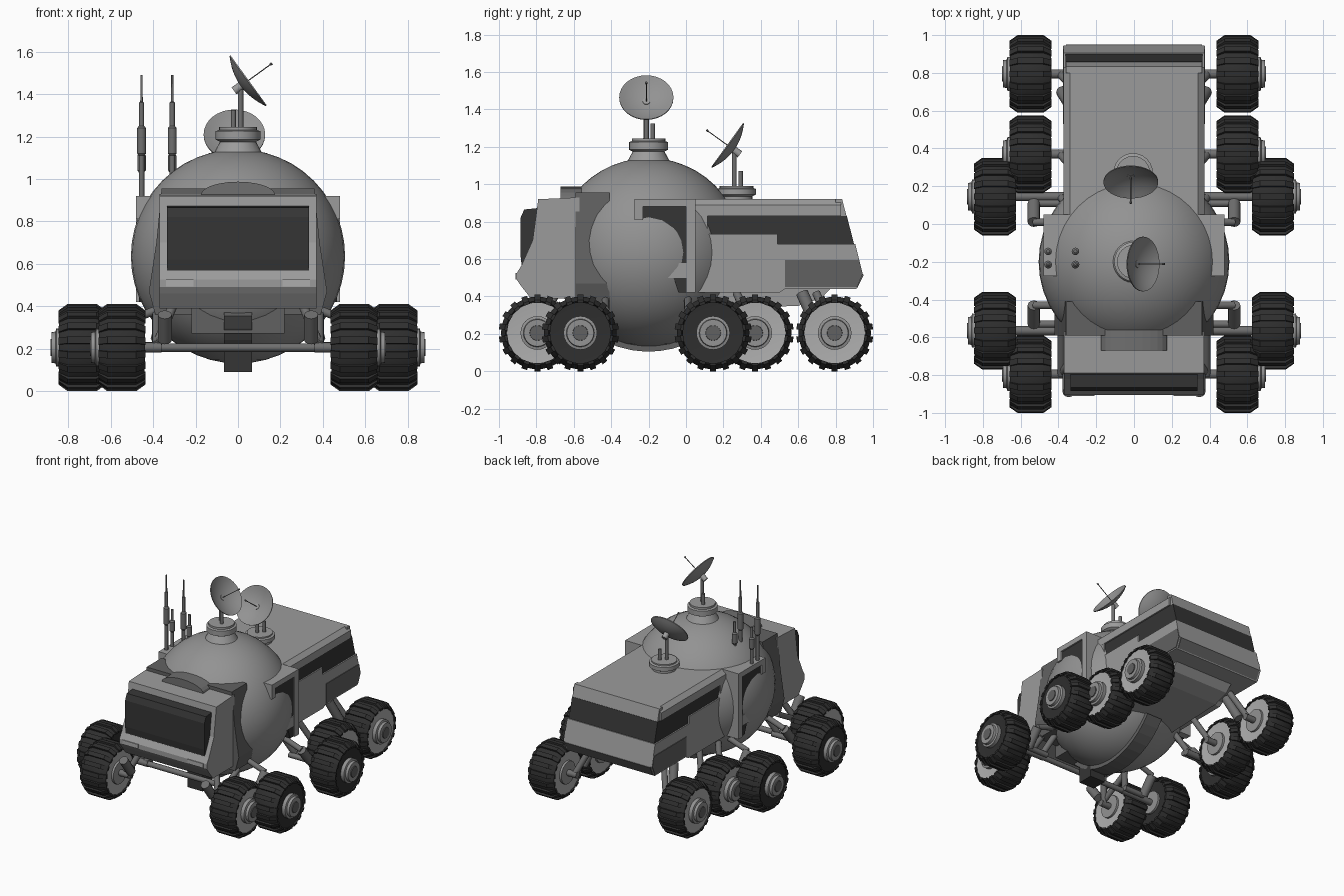
import bpy, bmesh, math
from mathutils import Vector, Matrix

if "Cube" in bpy.data.objects:
    bpy.data.objects.remove(bpy.data.objects["Cube"])


def material(name, v):
    m = bpy.data.materials.new(name)
    m.diffuse_color = (v, v, v, 1)
    m.use_nodes = True
    m.node_tree.nodes["Principled BSDF"].inputs["Base Color"].default_value = m.diffuse_color
    return m


LIGHT = material("hull grey", 0.33)
SHELL = material("sphere grey", 0.29)
MID = material("panel dark grey", 0.12)
GLASS = material("window black", 0.035)
TYRE = material("tyre black", 0.028)
RIM = material("rim light grey", 0.42)
METAL = material("strut grey", 0.16)


def finish(name, bm, mats, smooth=False):
    bmesh.ops.recalc_face_normals(bm, faces=bm.faces[:])
    me = bpy.data.meshes.new(name)
    bm.to_mesh(me)
    bm.free()
    for m in mats:
        me.materials.append(m)
    ob = bpy.data.objects.new(name, me)
    bpy.context.collection.objects.link(ob)
    if smooth:
        bpy.ops.object.select_all(action='DESELECT')
        ob.select_set(True)
        bpy.context.view_layer.objects.active = ob
        bpy.ops.object.shade_smooth_by_angle(angle=math.radians(35))
    return ob


def add_loft(bm, a, b, mi=0):
    """Solid between two matching outlines."""
    va, vb = [bm.verts.new(p) for p in a], [bm.verts.new(p) for p in b]
    n = len(a)
    fs = [bm.faces.new(va), bm.faces.new(vb[::-1])]
    fs += [bm.faces.new((va[i], vb[i], vb[(i + 1) % n], va[(i + 1) % n])) for i in range(n)]
    for f in fs:
        f.material_index = mi


def side_prism(name, pts, x0, x1, mat):
    """Outline in (y, z), extruded along x."""
    bm = bmesh.new()
    add_loft(bm, [(x0, y, z) for y, z in pts], [(x1, y, z) for y, z in pts])
    return finish(name, bm, [mat])


def front_prism(name, pts, y0, y1, mat):
    """Outline in (x, z), extruded along y."""
    bm = bmesh.new()
    add_loft(bm, [(x, y0, z) for x, z in pts], [(x, y1, z) for x, z in pts])
    return finish(name, bm, [mat])


def box(name, x0, x1, y0, y1, z0, z1, mat):
    return side_prism(name, [(y0, z0), (y1, z0), (y1, z1), (y0, z1)], x0, x1, mat)


def add_lathe(bm, prof, segs, mat4=Matrix(), mi=0):
    """Profile of (radius, height), spun round local z."""
    rings = []
    for r, h in prof:
        n = 1 if r == 0 else segs
        rings.append([bm.verts.new(mat4 @ Vector((r * math.cos(2 * math.pi * i / segs),
                      r * math.sin(2 * math.pi * i / segs), h))) for i in range(n)])
    for a, b in zip(rings, rings[1:]):
        for i in range(segs):
            j = (i + 1) % segs
            vs = list(dict.fromkeys([a[i % len(a)], a[j % len(a)], b[j % len(b)], b[i % len(b)]]))
            if len(vs) > 2:
                bm.faces.new(vs).material_index = mi


def lathe(name, prof, mat, loc=(0, 0, 0), direction=(0, 0, 1), segs=24):
    bm = bmesh.new()
    q = Vector(direction).to_track_quat('Z', 'Y').to_matrix().to_4x4()
    add_lathe(bm, prof, segs, Matrix.Translation(loc) @ q)
    return finish(name, bm, [mat], True)


def rod(name, p, q, r, mat, segs=12):
    d = Vector(q) - Vector(p)
    return lathe(name, [(0, 0), (r, 0), (r, d.length), (0, d.length)], mat, p, d, segs)


# Central sphere and its lower skid band
C = Vector((0, -0.2, 0.635))
R = 0.505
lathe("sphere_tank", [(R * math.sin(math.pi * i / 24), -R * math.cos(math.pi * i / 24)) for i in range(25)],
      SHELL, C, segs=40)
arc = [math.radians(a) for a in range(212, 329, 8)]
band = [(C.y + r * math.cos(a), C.z + r * math.sin(a)) for r, s in ((0.53, 1), (0.47, -1)) for a in arc[::s]]
side_prism("belly_band", band, -0.065, 0.065, MID)
box("front_skid_block", -0.065, 0.065, -0.52, -0.4, 0.09, 0.27, GLASS)

# Cab
side_prism("cab", [(-0.57, 0.93), (-0.79, 0.92), (-0.82, 0.7), (-0.88, 0.565), (-0.905, 0.525), (-0.905, 0.49),
                   (-0.885, 0.46), (-0.83, 0.39), (-0.57, 0.39)], -0.37, 0.37, LIGHT)
side_prism("windscreen", [(-0.77, 0.875), (-0.865, 0.865), (-0.885, 0.82), (-0.885, 0.62), (-0.878, 0.56),
                          (-0.77, 0.6)], -0.335, 0.335, GLASS)
for s in (1, -1):
    box("headlight", s * 0.21, s * 0.34, -0.911, -0.9, 0.492, 0.525, RIM)
arch = [(0.175 * math.cos(math.pi * i / 12), 0.925 + 0.062 * math.sin(math.pi * i / 12)) for i in range(13)]
front_prism("roof_arch", arch, -0.67, -0.56, METAL)

# Connector collar between cab and sphere
front_prism("front_collar", [(-0.36, 0.955), (0.36, 0.955), (0.385, 0.7), (0.42, 0.47), (0.39, 0.36), (-0.39, 0.36),
                             (-0.42, 0.47), (-0.385, 0.7)], -0.59, -0.41, MID)
box("collar_keel", -0.22, 0.22, -0.6, -0.3, 0.27, 0.4, MID)

# Rear cabin
front_prism("rear_roof", [(-0.34, 0.92), (0.34, 0.92), (0.373, 0.89), (0.373, 0.83), (-0.373, 0.83),
                          (-0.373, 0.89)], 0.03, 0.83, LIGHT)
side_prism("rear_roof_edge", [(0.8, 0.92), (0.835, 0.92), (0.858, 0.83), (0.8, 0.83)], -0.36, 0.36, LIGHT)
side_prism("rear_window_band", [(0.08, 0.83), (0.86, 0.83), (0.9, 0.675), (0.08, 0.675)], -0.362, 0.362, GLASS)
side_prism("rear_hull", [(0, 0.83), (0.115, 0.83), (0.115, 0.735), (0.49, 0.735), (0.49, 0.68), (0.905, 0.68),
                         (0.945, 0.52), (0.91, 0.44), (0.53, 0.44), (0.5, 0.42), (0, 0.42)], -0.372, 0.372, LIGHT)
for s in (1, -1):
    side_prism("side_lower_panel", [(0.53, 0.595), (0.926, 0.595), (0.943, 0.52), (0.912, 0.45), (0.53, 0.45)],
               s * 0.37, s * 0.377, MID)
side_prism("rear_lower_panel", [(0.945, 0.52), (0.95, 0.515), (0.916, 0.445), (0.91, 0.45)], -0.36, 0.36, MID)
side_prism("underbody", [(0.0, 0.43), (0.78, 0.45), (0.72, 0.39), (0.6, 0.35), (0.05, 0.33)], -0.25, 0.25, LIGHT)

# Side doors: frame, dark pane and handle plate
for s in (1, -1):
    side_prism("door_frame", [(-0.275, 0.92), (0.05, 0.92), (0.05, 0.42), (0.0, 0.42), (0.0, 0.88), (-0.23, 0.88),
                              (-0.23, 0.81), (-0.275, 0.81)], s * 0.3, s * 0.48, LIGHT)
    side_prism("door_pane", [(-0.23, 0.88), (0.0, 0.88), (0.0, 0.42), (-0.04, 0.42), (-0.1, 0.6), (-0.23, 0.7)],
               s * 0.3, s * 0.468, GLASS)
    box("door_latch", s * 0.4, s * 0.474, -0.1, 0, 0.5, 0.58, LIGHT)


# Dish aerials
def dish(base, height, ang, prof):
    b = Vector(base)
    rot = Matrix.Rotation(ang, 3, 'Z')
    at = lambda x, y, z: b + rot @ Vector((x, y, z))
    n = rot @ Vector((0.81, 0, 0.586))
    lathe("dish_base", prof, LIGHT, b)
    c = at(0.05, -0.012, height + 0.22)
    v = c - n * 0.04
    rod("dish_mast", at(0.012, -0.012, height - 0.02), at(0.012, -0.012, height + 0.19), 0.013, METAL)
    rod("dish_short_post", at(-0.022, 0.022, height - 0.02), at(-0.022, 0.022, height + 0.08), 0.012, METAL)
    rod("dish_mount", c - n * 0.085, v + n * 0.005, 0.02, LIGHT)
    inner = [(0.145 * i / 6, 0.04 * (i / 6) ** 2) for i in range(7)]
    outer = [(r, h - 0.006) for r, h in inner]
    lathe("dish_reflector", outer + inner[::-1], SHELL, v, n, 32)
    rod("dish_feed", v, c + n * 0.13, 0.003, METAL, 6)
    rod("dish_feed_tip", c + n * 0.125, c + n * 0.137, 0.006, METAL, 8)


dish((0, -0.2, 0), 1.245, 0, [(0, 1.1), (0.115, 1.12), (0.085, 1.175), (0.105, 1.185), (0.105, 1.225),
                              (0.09, 1.23), (0.09, 1.245), (0, 1.245)])
dish((-0.005, 0.27, 0), 0.99, -math.pi / 2, [(0, 0.9), (0.085, 0.9), (0.085, 0.935), (0.105, 0.945), (0.105, 0.975),
                                             (0.09, 0.98), (0.09, 0.99), (0, 0.99)])

# Whip aerials, tall and short
for x in (-0.455, -0.31):
    lathe("tall_aerial", [(0, 0.85), (0.013, 0.85), (0.013, 1.11), (0.021, 1.12), (0.021, 1.24), (0.012, 1.25),
                          (0.012, 1.36), (0.006, 1.365), (0.005, 1.49), (0, 1.49)], METAL, (x, -0.215, 0), segs=12)
    lathe("short_aerial", [(0, 0.85), (0.012, 0.85), (0.012, 1.03), (0.02, 1.04), (0.02, 1.11), (0.01, 1.12),
                           (0.01, 1.2), (0, 1.2)], METAL, (x, -0.145, 0), segs=12)


# Wheels: tyre with lugs, rim disc and hub, axis along x
def wheel(name, disc):
    bm = bmesh.new()
    X = Matrix.Rotation(math.pi / 2, 4, 'Y')
    add_lathe(bm, [(0, -0.088), (0.165, -0.088), (0.17, -0.108), (0.194, -0.065), (0.194, 0.065), (0.17, 0.108),
                   (0.165, 0.088), (0, 0.088)], 36, X, 0)
    lug = [(-0.111, 0.16), (-0.111, 0.175), (-0.068, 0.206), (0.068, 0.206), (0.111, 0.175), (0.111, 0.16)]
    for i in range(18):
        rot = Matrix.Rotation(2 * math.pi * i / 18, 3, 'X')
        add_loft(bm, *[[rot @ Vector((x, s * 0.016, r)) for x, r in lug] for s in (1, -1)], 0)
    for s in (1, -1):
        add_lathe(bm, [(0, s * 0.08), (0.164, s * 0.08), (0.164, s * 0.1), (0.1, s * 0.094), (0, s * 0.094)], 36, X, 1)
    add_lathe(bm, [(0, -0.11), (0.085, -0.11), (0.09, 0.122), (0.075, 0.126), (0.072, 0.145), (0.05, 0.145),
                   (0, 0.14)], 24, X, 2)
    add_lathe(bm, [(0, 0.13), (0.044, 0.13), (0.04, 0.15), (0, 0.15)], 16, X, 3)
    return finish(name, bm, [TYRE, disc, SHELL, MID], True)


for label, x, ys, disc in (("inner_wheel", 0.548, (-0.795, 0.37, 0.795), RIM), ("outer_wheel", 0.735, (-0.565, 0.145), TYRE)):
    first = None
    for y in ys:
        for s in (1, -1):
            if first is None:
                ob = first = wheel(label, disc)
            else:
                ob = bpy.data.objects.new(label, first.data)
                bpy.context.collection.objects.link(ob)
            ob.location = (s * x, y, 0.205)
            ob.rotation_euler = (0, 0, 0 if s > 0 else math.pi)
            # Axle and swing arm for each wheel
            rod("axle", (s * x, y, 0.205), (s * 0.36, y, 0.205), 0.024, METAL)
            rod("swing_arm", (s * 0.39, y, 0.2), (s * 0.3, y - 0.1 * math.copysign(1, y), 0.42), 0.022, METAL)

# Cross axle, dampers and their arms
rod("front_cross_axle", (-0.42, -0.565, 0.205), (0.42, -0.565, 0.205), 0.02, METAL)
for s in (1, -1):
    for y0, z0, y1, z1 in ((-0.43, 0.33, -0.53, 0.21), (0.01, 0.33, 0.11, 0.21)):
        rod("damper", (s * 0.53, y0, z0), (s * 0.53, y1, z1), 0.033, METAL)
        rod("damper_arm", (s * 0.53, y0, z0), (s * 0.33, y0, 0.4), 0.02, METAL)
        rod("damper_link", (s * 0.53, y1, z1), (s * 0.36, y1, z1), 0.02, METAL)
    rod("front_damper", (s * 0.345, -0.89, 0.36), (s * 0.345, -0.8, 0.24), 0.033, METAL)
    rod("rear_damper", (s * 0.38, 0.7, 0.24), (s * 0.33, 0.62, 0.42), 0.033, METAL)
    rod("front_rail", (s * 0.385, -0.8, 0.22), (s * 0.385, -0.55, 0.36), 0.02, METAL)
